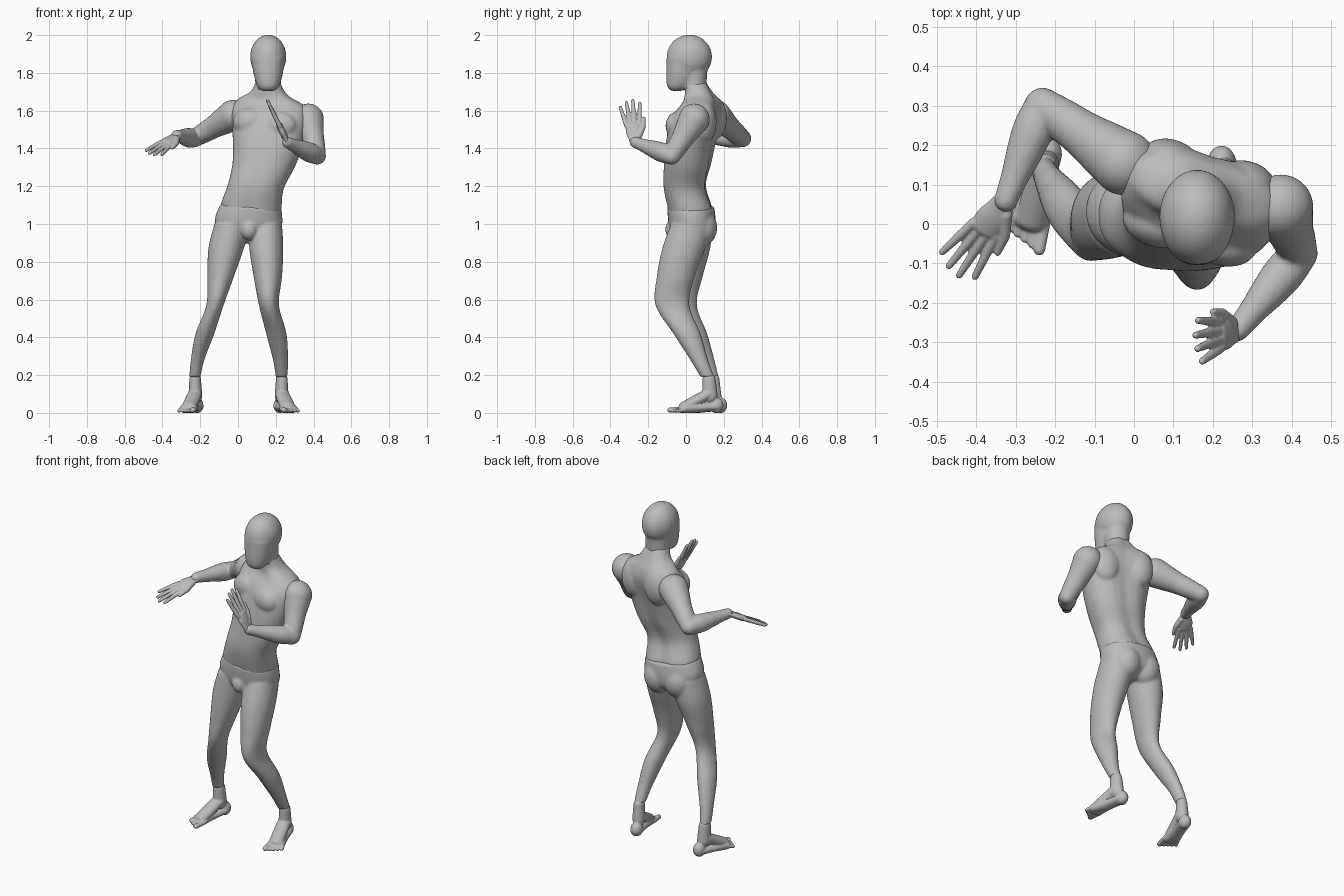
import bpy, bmesh
from math import sin, cos, pi, radians, exp
from mathutils import Vector, Matrix

cube = bpy.data.objects.get("Cube")
if cube:
    bpy.data.objects.remove(cube, do_unlink=True)

grey = bpy.data.materials.new("plain grey")
grey.use_nodes = True
grey.diffuse_color = (0.5, 0.5, 0.5, 1)
grey.node_tree.nodes["Principled BSDF"].inputs["Base Color"].default_value = grey.diffuse_color

SIDES = 32


def spline(rows, steps=6):
    """Catmull-Rom interpolation of rows of numbers."""
    rows = [Vector(r) for r in rows]
    result = []
    for i in range(len(rows) - 1):
        before, a = rows[max(i - 1, 0)], rows[i]
        b, after = rows[i + 1], rows[min(i + 2, len(rows) - 1)]
        for k in range(steps):
            t = k / steps
            result.append(a + (b - before) * t / 2
                          + (before * 2 - a * 5 + b * 4 - after) * t * t / 2
                          + (a * 3 - before - b * 3 + after) * t ** 3 / 2)
    return result + [rows[-1]]


def signed_power(value, power):
    return abs(value) ** power * (1 if value > 0 else -1)


def loft(bm, rows, tilt=0, square=1, groove=0, matrix=Matrix()):
    """Skin over rows of centre x, y, z, half width, half depth and yaw."""
    rings = []
    for x, y, z, wide, deep, yaw in spline(rows):
        ring = []
        for i in range(SIDES):
            angle = 2 * pi * i / SIDES
            off_back = (angle - pi / 2) / 0.25
            off_front = (angle - 3 * pi / 2) / 0.2
            dent = 1 - groove * (exp(-off_back ** 2) + exp(-off_front ** 2) / 3)
            across = wide * signed_power(cos(angle), square)
            along = deep * signed_power(sin(angle), square) * dent
            turn = radians(yaw)
            dx = across * cos(turn) - along * sin(turn)
            dy = across * sin(turn) + along * cos(turn)
            ring.append(bm.verts.new(matrix @ Vector((x + dx, y + dy, z + tilt * dx))))
        rings.append(ring)
    for low, high in zip(rings, rings[1:]):
        for i in range(SIDES):
            j = (i + 1) % SIDES
            bm.faces.new((low[i], low[j], high[j], high[i]))
    bm.faces.new(reversed(rings[0]))
    bm.faces.new(rings[-1])


def ball(bm, centre, size, turn=None):
    matrix = Matrix.Translation(centre) @ (turn or Matrix()) @ Matrix.Diagonal((*size, 1))
    bmesh.ops.create_uvsphere(bm, u_segments=SIDES, v_segments=16, radius=1, matrix=matrix)


def limb(bm, start, end, radii, flat=1, side=(0, 0, 1)):
    """Round-ended limb; side is the direction of its full width."""
    start, end = Vector(start), Vector(end)
    forward = (end - start).normalized()
    across = Vector(side) - forward * forward.dot(Vector(side))
    across.normalize()
    turn = Matrix((across, forward.cross(across), forward)).transposed().to_4x4()
    length = (end - start).length
    rows = [(0, 0, length * i / (len(radii) - 1), r, r * flat, 0) for i, r in enumerate(radii)]
    loft(bm, rows, matrix=Matrix.Translation(start) @ turn)
    for point, r in ((start, radii[0]), (end, radii[-1])):
        ball(bm, point, (r, r * flat, r * flat), turn)


def finish(name, bm, voxel=0.008, smoothing=5):
    """Fuse the overlapping forms into one smooth skin."""
    mesh = bpy.data.meshes.new(name)
    bmesh.ops.recalc_face_normals(bm, faces=bm.faces)
    bm.to_mesh(mesh)
    bm.free()
    mesh.materials.append(grey)
    obj = bpy.data.objects.new(name, mesh)
    bpy.context.collection.objects.link(obj)
    remesh = obj.modifiers.new("fuse", 'REMESH')
    remesh.mode = 'VOXEL'
    remesh.voxel_size = voxel
    remesh.use_smooth_shade = True
    smooth = obj.modifiers.new("soften", 'SMOOTH')
    smooth.factor = 0.5
    smooth.iterations = smoothing


# Head: cranium, face wedge and upper neck
bm = bmesh.new()
ball(bm, (.16, .018, 1.885), (.096, .12, .117))
loft(bm, [(.16, -.05, 1.705, .035, .03, 0), (.16, -.04, 1.73, .058, .06, 0),
          (.16, -.02, 1.79, .076, .085, 0), (.16, .01, 1.88, .092, .113, 0)], square=.9)
loft(bm, [(.16, .045, 1.71, .068, .062, 0), (.16, .04, 1.84, .072, .075, 0)])
finish("head", bm)

# Torso: twisted rib cage with chest and shoulder blade forms
bm = bmesh.new()
loft(bm, [(.07, .025, 1.04, .148, .112, 0), (.07, .022, 1.09, .16, .122, 0),
          (.095, -.005, 1.2, .147, .115, -4), (.137, .01, 1.32, .165, .125, -9),
          (.16, .03, 1.45, .19, .128, -13), (.17, .06, 1.57, .205, .125, -16),
          (.175, .08, 1.64, .185, .092, -16), (.165, .07, 1.69, .1, .075, -10),
          (.16, .047, 1.75, .066, .062, 0)], tilt=-.1, square=.88, groove=.1)
chest_turn = Matrix.Rotation(radians(-16), 4, 'Z')
for side in (-1, 1):
    pec = Vector((.16, .045, 1.53)) + chest_turn @ Vector((side * .085, -.07, -side * .01))
    ball(bm, pec, (.09, .06, .075), chest_turn)
    blade = Vector((.17, .07, 1.55)) + chest_turn @ Vector((side * .1, .06, -side * .01))
    ball(bm, blade, (.08, .06, .11), chest_turn)
finish("torso", bm)

# Hips and both legs
bm = bmesh.new()
loft(bm, [(.06, .03, .9, .06, .06, 0), (.055, .035, .95, .15, .11, 0),
          (.056, .032, 1.01, .178, .125, 0), (.07, .025, 1.09, .162, .125, 0)],
     tilt=-.1, square=.92)
for x in (-.01, .125):
    ball(bm, (x, .08, .98), (.085, .085, .1))
ball(bm, (.06, -.065, .97), (.045, .045, .055))
right_leg = [(-.03, .03, 1, .095, .11, 0), (-.063, .02, .87, .094, .108, 0),
             (-.092, -.002, .72, .07, .09, 0), (-.122, -.015, .57, .046, .073, 0),
             (-.175, .045, .42, .05, .067, 0), (-.214, .105, .28, .036, .046, 0),
             (-.228, .135, .19, .03, .037, 0)]
left_leg = [(.145, .03, 1, .088, .11, 0), (.15, -.012, .87, .09, .114, 0),
            (.158, -.055, .72, .075, .1, 0), (.164, -.072, .57, .053, .09, 0),
            (.203, .005, .42, .054, .072, 0), (.225, .07, .28, .04, .047, 0),
            (.231, .114, .19, .031, .037, 0)]
for rows in (right_leg, left_leg):
    loft(bm, rows)
finish("hips_and_legs", bm)


# Feet: heel, instep, sole and five toes
def foot(name, ankle, heading, outward):
    bm = bmesh.new()
    turn = Matrix.Translation((ankle[0], ankle[1], 0)) @ Matrix.Rotation(radians(heading), 4, 'Z')
    place = lambda x, y, z: turn @ Vector((x * outward, y, z))
    across = turn.to_3x3() @ Vector((1, 0, 0))
    limb(bm, place(0, .005, .175), place(0, .01, .09), [.031, .036], 1.15, across)
    limb(bm, place(0, .0, .1), place(0, -.13, .03), [.038, .04, .04], .75, across)
    limb(bm, place(0, .045, .033), place(.004, -.13, .022), [.036, .038, .047], .65, across)
    ball(bm, place(0, .045, .04), (.034, .038, .042))
    for i in range(5):
        x = -.034 + .019 * i
        radius = .015 if i == 0 else .011
        limb(bm, place(x, -.13, .02), place(x * 1.1, -.2 + .009 * i, radius),
             [radius, radius], .9, across)
    for v in bm.verts:
        v.co.z = max(v.co.z, 0)
    finish(name, bm, .0045, 3)


foot("right_foot", (-.228, .137), -14, -1)
foot("left_foot", (.233, .117), 14, 1)


# Arms: deltoid, upper arm and forearm
def arm(name, shoulder, elbow, wrist):
    bm = bmesh.new()
    limb(bm, shoulder, elbow, [.083, .072, .06, .054, .046])
    limb(bm, elbow, wrist, [.046, .052, .046, .036, .03])
    finish(name, bm)


# Hands: palm, four fingers and a thumb
def hand(name, wrist, tip, thumb_side):
    bm = bmesh.new()
    wrist, tip = Vector(wrist), Vector(tip)
    forward = (tip - wrist).normalized()
    side = Vector(thumb_side)
    side = (side - forward * side.dot(forward)).normalized()
    place = lambda along, across: wrist + forward * along + side * across
    limb(bm, place(-.01, 0), place(.1, 0), [.029, .034, .042, .04], .42, side)
    for i, length in enumerate((.215, .238, .245, .225)):
        across = -.033 + .022 * i
        limb(bm, place(.1, across), place(length, across * 1.6), [.0125, .0115, .009])
    limb(bm, place(.035, .022), place(.085, .052), [.018, .014])
    limb(bm, place(.085, .052), place(.135, .063), [.014, .009])
    finish(name, bm, .004, 3)


right_wrist, left_wrist = (-.325, .06, 1.468), (.262, -.268, 1.432)
arm("right_arm", (-.025, .155, 1.575), (-.232, .3, 1.452), right_wrist)
arm("left_arm", (.372, .043, 1.555), (.42, -.075, 1.36), left_wrist)
hand("right_hand", right_wrist, (-.45, -.11, 1.375), (.8, -.6, -.2))
hand("left_hand", left_wrist, (.155, -.3, 1.655), (0, 1, 0))
